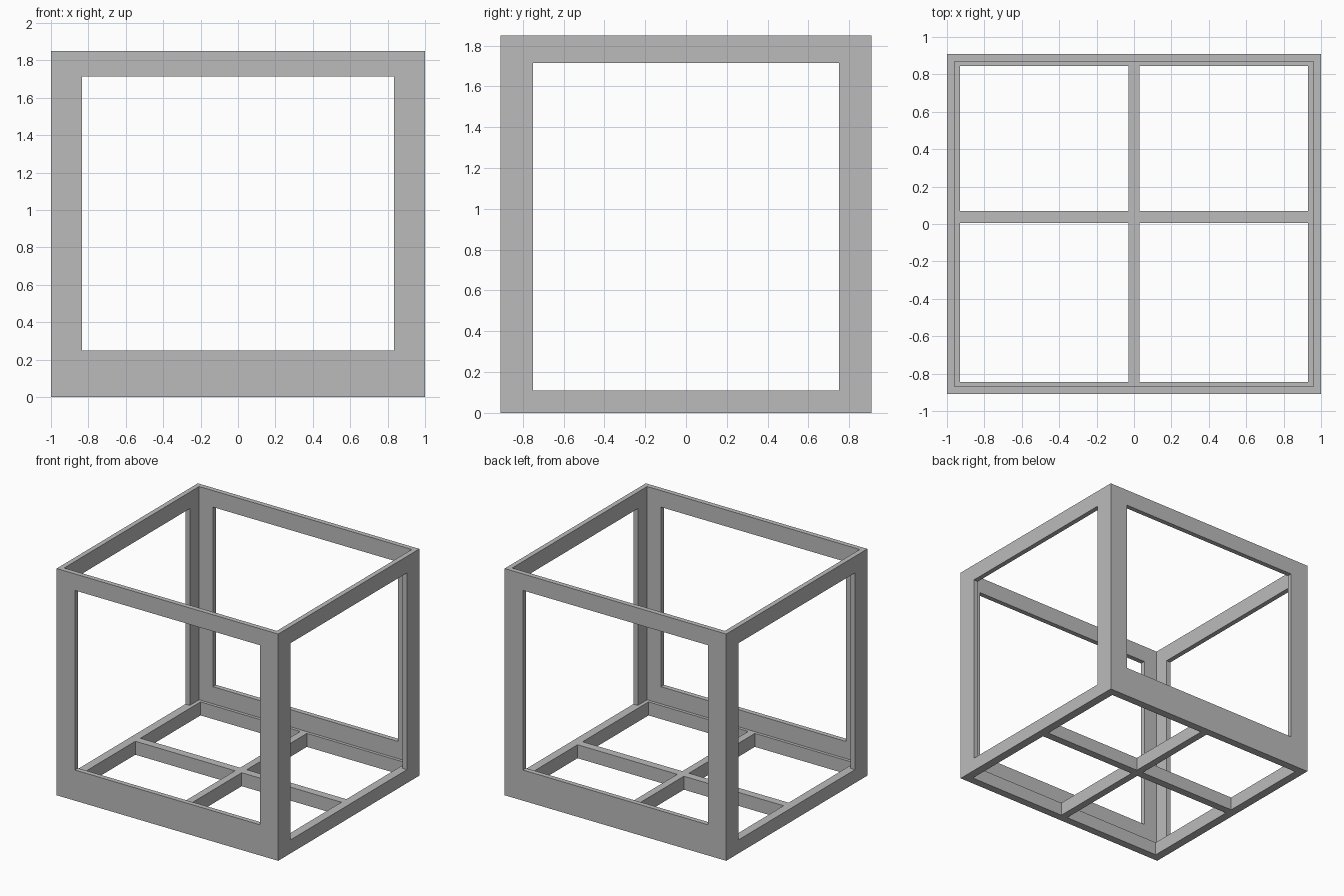
import bpy

if "Cube" in bpy.data.objects:
    bpy.data.objects.remove(bpy.data.objects["Cube"])

X, Y, H = 1.0, 0.91, 1.85      # half width, half depth, height
WALL, FLOOR = 0.04, 0.11       # wall thickness, base height

grey = bpy.data.materials.new("mid grey")
grey.diffuse_color = (0.5, 0.5, 0.5, 1)
grey.use_nodes = True
grey.node_tree.nodes["Principled BSDF"].inputs["Base Color"].default_value = grey.diffuse_color


def box(name, x0, x1, y0, y1, z0, z1):
    bpy.ops.mesh.primitive_cube_add(size=1, location=((x0 + x1) / 2, (y0 + y1) / 2, (z0 + z1) / 2))
    ob = bpy.context.object
    ob.name = name
    ob.scale = (x1 - x0, y1 - y0, z1 - z0)
    bpy.ops.object.transform_apply(location=True, rotation=False, scale=True)
    ob.data.materials.append(grey)
    return ob


def cut(target, *bounds):
    cutter = box("cutter", *bounds)
    cutter.hide_render = True
    bpy.context.view_layer.objects.active = target
    mod = target.modifiers.new("cut", 'BOOLEAN')
    mod.operation, mod.solver, mod.object = 'DIFFERENCE', 'EXACT', cutter
    bpy.ops.object.modifier_apply(modifier=mod.name)
    bpy.data.objects.remove(cutter)


# Solid block hollowed out from the top
frame = box("open_box_frame", -X, X, -Y, Y, 0, H)
cut(frame, -X + WALL, X - WALL, -Y + WALL, Y - WALL, FLOOR, 3)

# Front/back openings, then left/right openings down to the base
cut(frame, -0.835, 0.835, -2, 2, 0.25, 1.715)
cut(frame, -2, 2, -0.75, 0.75, FLOOR, 1.715)

# Four floor holes, leaving a ledge and a cross of bars
for x0, x1 in ((-0.93, -0.03), (0.03, 0.93)):
    for y0, y1 in ((-0.845, 0.005), (0.07, 0.845)):
        cut(frame, x0, x1, y0, y1, -1, FLOOR + 0.05)
